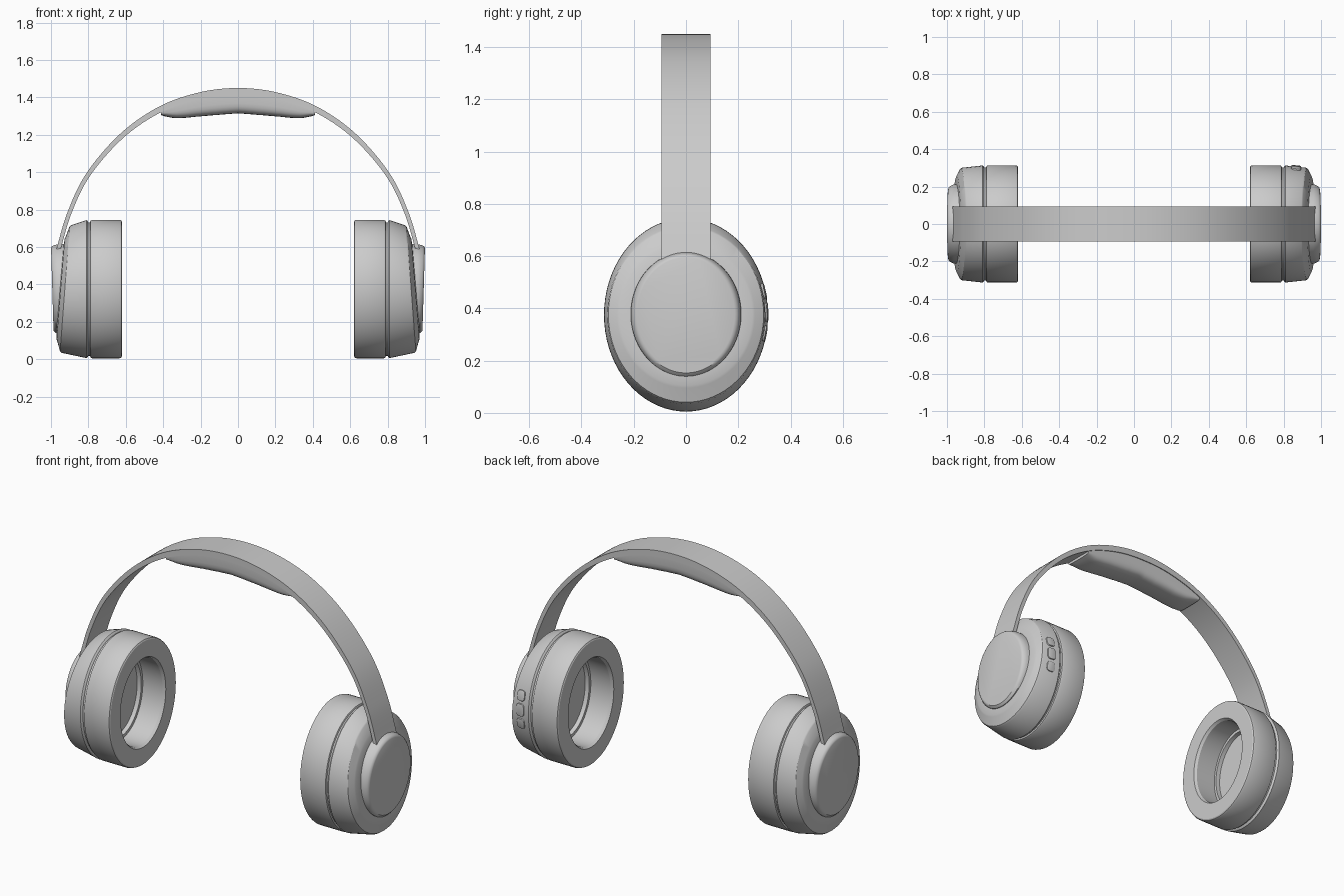
import bpy, bmesh, math
from mathutils import Vector, Matrix

if "Cube" in bpy.data.objects:
    bpy.data.objects.remove(bpy.data.objects["Cube"])


def finish(name, bm, angle=28):
    bmesh.ops.recalc_face_normals(bm, faces=bm.faces)
    me = bpy.data.meshes.new(name)
    bm.to_mesh(me)
    bm.free()
    for p in me.polygons:
        p.use_smooth = True
    me.set_sharp_from_angle(angle=math.radians(angle))
    ob = bpy.data.objects.new(name, me)
    bpy.context.collection.objects.link(ob)
    return ob


def loft(name, sections, angle=28):
    """Skin closed sections of equal point count and cap both ends."""
    bm = bmesh.new()
    rows = [[bm.verts.new(p) for p in s] for s in sections]
    n = len(rows[0])
    for a, b in zip(rows, rows[1:]):
        for i in range(n):
            j = (i + 1) % n
            bm.faces.new((a[i], a[j], b[j], b[i]))
    bm.faces.new(rows[0])
    bm.faces.new(rows[-1])
    return finish(name, bm, angle)


def ellipse(side, x, ry, rz, slant=0.0, zc=0.375, n=72):
    """Ellipse facing x; slant shifts x with height."""
    pts = []
    for i in range(n):
        a = 2 * math.pi * i / n
        dz = rz * math.sin(a)
        pts.append((side * (x + slant * dz), ry * math.cos(a), zc + dz))
    return pts


def smooth(pts, steps):
    """Catmull-Rom through 2D points."""
    P = [Vector(p) for p in pts]
    P = [2 * P[0] - P[1]] + P + [2 * P[-1] - P[-2]]
    out = []
    for k in range(1, len(P) - 2):
        a, b, c, d = P[k - 1:k + 3]
        for i in range(steps):
            t = i / steps
            out.append(0.5 * (2 * b + (c - a) * t + (2 * a - 5 * b + 4 * c - d) * t * t
                              + (3 * b - a - 3 * c + d) * t ** 3))
    return out + [P[-2]]


# Profiles of the ear cup parts: x, half depth, half height, slant
CUSHION = [(0.79, 0.17, 0.215), (0.79, 0.188, 0.235), (0.765, 0.19, 0.237),
           (0.765, 0.205, 0.255), (0.635, 0.203, 0.253), (0.62, 0.212, 0.262),
           (0.62, 0.304, 0.359), (0.624, 0.311, 0.366), (0.633, 0.314, 0.37),
           (0.78, 0.314, 0.37), (0.788, 0.31, 0.366), (0.791, 0.302, 0.357),
           (0.81, 0.302, 0.357)]
SHELL = [(0.80, 0.30, 0.355, 0), (0.804, 0.308, 0.364, 0), (0.81, 0.313, 0.369, 0),
         (0.918, 0.301, 0.341, -0.07), (0.926, 0.297, 0.334, -0.075),
         (0.944, 0.264, 0.28, -0.08), (0.948, 0.254, 0.27, -0.08),
         (0.952, 0.205, 0.225, -0.08)]
CAP = [(0.93, 0.212, 0.239, -0.08), (0.966, 0.211, 0.238, -0.035),
       (0.984, 0.202, 0.231, 0.01), (0.991, 0.194, 0.225, 0.02),
       (0.993, 0.186, 0.217, 0.03)]

for side, label in ((1, "right"), (-1, "left")):
    loft(label + "_ear_cushion", [ellipse(side, *p) for p in CUSHION])
    loft(label + "_cup_shell", [ellipse(side, *p) for p in SHELL])
    loft(label + "_outer_cap", [ellipse(side, *p, zc=0.378) for p in CAP], 35)

# Headband: flat strip swept along an arch, thicker at the crown
half = [(0.21, 1.426), (0.425, 1.349), (0.63, 1.205), (0.81, 0.995), (0.912, 0.785), (0.975, 0.575)]
arch = smooth([(-x, z) for x, z in reversed(half)] + [(0, 1.45)] + half, 10)
strip, inner = [], []
W = 0.093
for i, p in enumerate(arch):
    t = (arch[min(i + 1, len(arch) - 1)] - arch[max(i - 1, 0)]).normalized()
    thick = 0.04 - 0.018 * min(1, abs(p.x) / 0.9)
    q = p + Vector((t.y, -t.x)) * thick
    inner.append(q)
    strip.append([(p.x, -W, p.y), (p.x, W, p.y), (q.x, W, q.y), (q.x, -W, q.y)])
loft("headband", strip)

# Crown pad: wavy cushion under the band
wave = smooth([(0, 1.315), (0.15, 1.303), (0.3, 1.29), (0.36, 1.292), (0.43, 1.31)], 12)
pad = []
for q in inner:
    if abs(q.x) > 0.42:
        continue
    low = min(wave, key=lambda w: abs(w.x - abs(q.x))).y
    h = max(q.y - low, 0.004)
    sec = []
    for k in range(17):
        a = math.pi * k / 16
        c, s = math.cos(a), math.sin(a)
        sec.append((q.x, 0.088 * math.copysign(abs(c) ** 0.5, c), q.y - h * max(s, 0) ** 0.5))
    pad.append([(q.x, 0.088, q.y + 0.01)] + sec + [(q.x, -0.088, q.y + 0.01)])
loft("crown_pad", pad, 40)

# Control buttons on the back of the right cup
for name, z, hz in (("upper", 0.465, 0.06), ("middle", 0.385, 0.072), ("lower", 0.305, 0.06)):
    ry, rz = 0.307, 0.356
    dz = z - 0.375
    y = ry * math.sqrt(1 - (dz / rz) ** 2)
    tilt = math.atan2(dz / rz ** 2, y / ry ** 2)
    bm = bmesh.new()
    bmesh.ops.create_cube(bm, size=1)
    bmesh.ops.scale(bm, vec=(0.052, 0.024, hz), verts=bm.verts)
    corners = [e for e in bm.edges if abs(e.verts[0].co.y - e.verts[1].co.y) > 0.01]
    bmesh.ops.bevel(bm, geom=corners, offset=0.018, segments=5, affect='EDGES', profile=0.5)
    rim = [e for e in bm.edges if all(v.co.y > 0.01 for v in e.verts)]
    bmesh.ops.bevel(bm, geom=rim, offset=0.003, segments=2, affect='EDGES', profile=0.5)
    bm.transform(Matrix.Translation((0.866, y - 0.006, z)) @ Matrix.Rotation(tilt, 4, 'X')
                 @ Matrix.Rotation(-0.1, 4, 'Z'))
    finish(name + "_button", bm)
